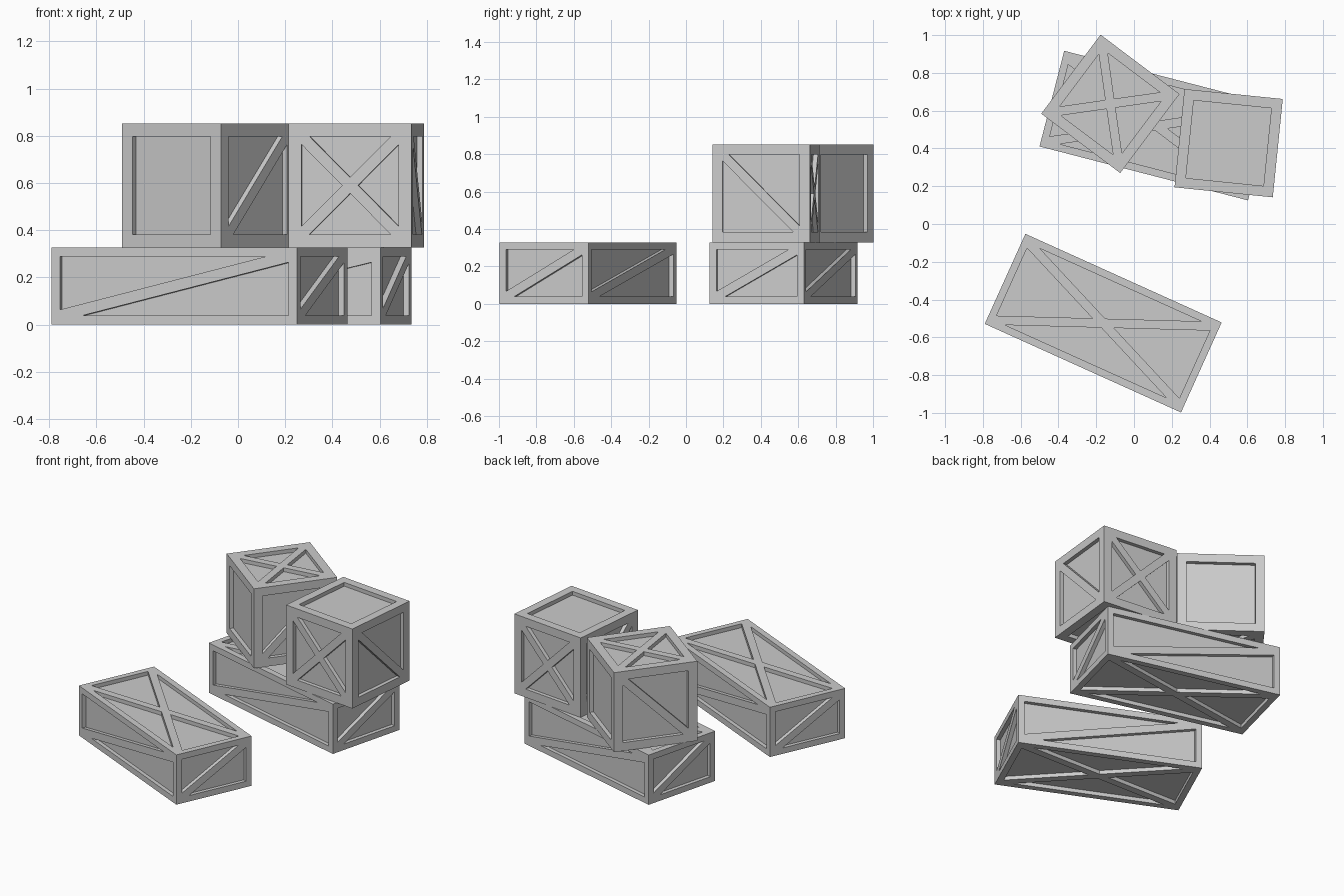
import bpy, bmesh, math
from mathutils import Vector, Matrix

if "Cube" in bpy.data.objects:
    bpy.data.objects.remove(bpy.data.objects["Cube"])

DEPTH = 0.025      # how far the panels sit back
HALF_PLANK = 0.024  # half width of a diagonal plank

# outward normal and picture-right direction of each box side
SIDES = {
    "front": ((0, -1, 0), (1, 0, 0)), "back": ((0, 1, 0), (-1, 0, 0)),
    "right": ((1, 0, 0), (0, 1, 0)), "left": ((-1, 0, 0), (0, -1, 0)),
    "top": ((0, 0, 1), (1, 0, 0)), "bottom": ((0, 0, -1), (-1, 0, 0)),
}


def openings(a, b, style):
    """Outlines of the sunken areas in a face whose inner half size is a by b."""
    if style == "plain":
        return [[(-a, -b), (a, -b), (a, b), (-a, b)]]
    diag = math.hypot(a, b)
    dx, dy = HALF_PLANK * diag / b, HALF_PLANK * diag / a
    if style == "cross":
        half = [[(-a + dx, b), (a - dx, b), (0, dy)],
                [(a, b - dy), (a, -b + dy), (dx, 0)]]
    else:
        half = [[(-a, b), (a - dx, b), (-a, -b + dy)]]
    both = half + [[(-x, -y) for x, y in tri] for tri in half]
    if style == "falling":
        both = [[(-x, y) for x, y in tri] for tri in both]
    return both


def mesh_object(name, bm):
    bmesh.ops.recalc_face_normals(bm, faces=bm.faces)
    me = bpy.data.meshes.new(name)
    bm.to_mesh(me)
    bm.free()
    ob = bpy.data.objects.new(name, me)
    bpy.context.collection.objects.link(ob)
    return ob


def crate(name, size, frame, centre, angle, styles):
    size = Vector(size)
    # solid body
    bm = bmesh.new()
    bmesh.ops.create_cube(bm, size=1, matrix=Matrix.Diagonal((*size, 1)))
    body = mesh_object(name, bm)

    # prisms that sink the panels and leave frame and planks standing
    bm = bmesh.new()
    for side, (n, r) in SIDES.items():
        n, r = Vector(n), Vector(r)
        u = n.cross(r)
        extent = lambda v: abs(v.dot(size)) / 2
        for outline in openings(extent(r) - frame, extent(u) - frame, styles[side]):
            low, high = [[bm.verts.new(r * x + u * y + n * (extent(n) + d))
                          for x, y in outline] for d in (-DEPTH, 0.02)]
            bm.faces.new(low)
            bm.faces.new(high)
            for i in range(len(low)):
                j = (i + 1) % len(low)
                bm.faces.new((low[i], low[j], high[j], high[i]))
    cutter = mesh_object(name + "_cutter", bm)
    cutter.hide_render = True

    mod = body.modifiers.new("panels", "BOOLEAN")
    mod.operation = "DIFFERENCE"
    mod.solver = "EXACT"
    mod.object = cutter
    bpy.context.view_layer.update()
    body.data = bpy.data.meshes.new_from_object(
        body.evaluated_get(bpy.context.evaluated_depsgraph_get()))
    body.modifiers.clear()
    bpy.data.objects.remove(cutter)

    body.location = centre
    body.rotation_euler.z = math.radians(angle)


long_styles = dict.fromkeys(("front", "back", "left", "right"), "rising")
long_styles.update(top="cross", bottom="cross")
LONG, CUBE = (1.14, 0.523, 0.328), (0.523, 0.523, 0.524)
UPPER = 0.328 + 0.262

# long crates on the ground
crate("front_long_crate", LONG, 0.039, (-0.163, -0.525, 0.164), -24.3, long_styles)
crate("rear_long_crate", LONG, 0.039, (0.117, 0.521, 0.164), -14.5, long_styles)

# cube crates stacked on the rear long crate, the second one tipped over
crate("left_cube_crate", CUBE, 0.055, (-0.125, 0.636, UPPER), -36.9,
      dict(top="cross", bottom="cross", front="plain", back="plain",
           right="rising", left="falling"))
crate("right_cube_crate", CUBE, 0.055, (0.501, 0.428, UPPER), -5.8,
      dict(top="plain", bottom="plain", front="cross", back="cross",
           right="falling", left="rising"))
